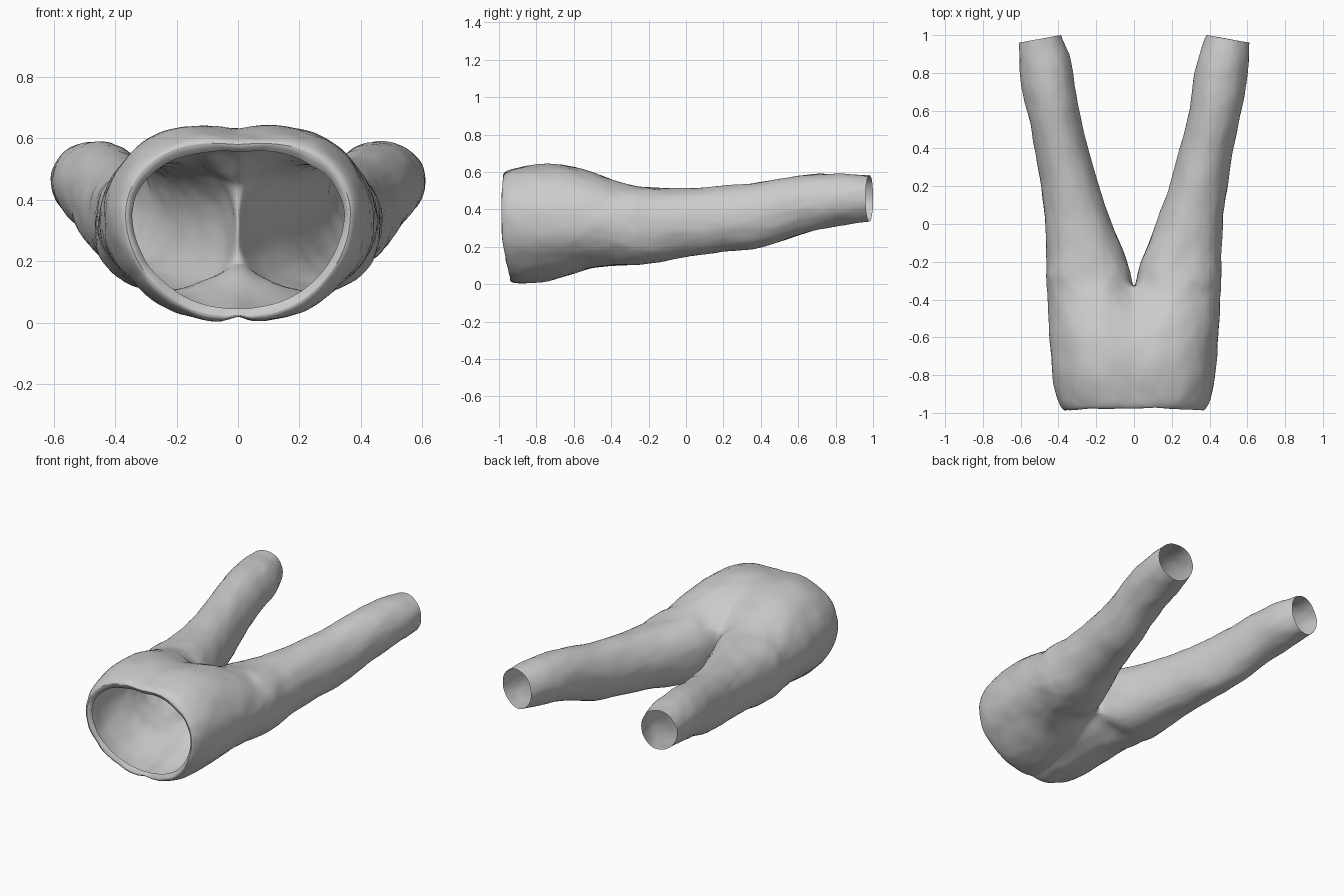
import bpy, bmesh
from math import sin, cos, pi

if "Cube" in bpy.data.objects:
    bpy.data.objects.remove(bpy.data.objects["Cube"])

# Hip sections: y, half width, top z, top centre z, top lobe x, mid z, bottom z, bottom centre z, bottom lobe x, bottom lean
HIPS = [
    (-.965, .350, .560, .558, .06, .35, .045, .045, .03, .05),
    (-.997, .366, .585, .580, .10, .35, .018, .022, .05, .055),
    (-.960, .395, .608, .602, .12, .35, .006, .020, .07, .03),
    (-.860, .428, .634, .625, .13, .34, .000, .020, .07, .01),
    (-.700, .443, .648, .636, .13, .33, .020, .035, .09, 0),
    (-.550, .452, .620, .600, .15, .32, .075, .085, .13, 0),
    (-.440, .457, .575, .535, .18, .32, .098, .150, .24, 0),
    (-.350, .462, .540, .440, .20, .32, .098, .210, .26, 0),
]
# Leg sections: y, inner x, outer x, bottom z, top z, squareness, hem tilt
LEGS = [
    (-.28, .010, .464, .102, .526, 2.5, 0),
    (-.19, .035, .464, .110, .516, 2.3, 0),
    (.00, .122, .466, .148, .511, 2.1, -.04),
    (.20, .188, .492, .172, .521, 2, -.08),
    (.40, .248, .523, .187, .546, 2, -.10),
    (.60, .298, .563, .267, .581, 2, -.14),
    (.75, .313, .598, .302, .593, 2, -.18),
    (.88, .343, .607, .322, .587, 2, -.18),
    (.98, .384, .609, .338, .581, 2, -.18),
]
INNER, QUARTER, WALL = 4, 7, 5


def power(v, n):
    return (abs(v) ** (2 / n)) * (1 if v >= 0 else -1)


def hip_ring(y, w, zt, zct, cxt, zm, zb, zcb, cxb, lean):
    pts = []
    for i in range(INNER):                       # centre seam to top lobe
        t = i / INNER
        pts.append((cxt * t, zct + (zt - zct) * sin(t * pi / 2)))
    for i in range(QUARTER):                     # top lobe to side
        a = pi / 2 * (1 - i / QUARTER)
        pts.append((cxt + (w - cxt) * power(cos(a), 2.05), zm + (zt - zm) * power(sin(a), 2.05)))
    for i in range(QUARTER):                     # side to bottom lobe
        a = pi / 2 * i / QUARTER
        pts.append((cxb + (w - cxb) * power(cos(a), 1.9), zm - (zm - zb) * power(sin(a), 1.9)))
    for i in range(INNER + 1):                   # bottom lobe to centre seam
        t = 1 - i / INNER
        pts.append((cxb * t, zcb + (zb - zcb) * sin(t * pi / 2)))
    return [(x, y + (lean if z < zm else lean * .4) * ((z - zm) / .33) ** 2, z) for x, z in pts]


def leg_ring(y, xi, xo, zb, zt, n, tilt):
    cx, cz, rx, rz = (xi + xo) / 2, (zb + zt) / 2, (xo - xi) / 2, (zt - zb) / 2
    angles = [135 - 45 * i / INNER for i in range(INNER)]
    angles += [90 - 90 * i / QUARTER for i in range(2 * QUARTER)]
    angles += [-90 - 45 * i / INNER for i in range(INNER + 1)]
    angles += [-135 - 90 * i / WALL for i in range(1, WALL)]
    ring = []
    for d in angles:
        a = d * pi / 180
        dx = rx * power(cos(a), n)
        ring.append((cx + dx, y + tilt * dx, cz + rz * power(sin(a), n)))
    return ring


rings = [hip_ring(*h) for h in HIPS]
# Crotch seam: extra points on the centre plane start the inner leg
bot, top = rings[-1][-1], rings[-1][0]
crotch = rings[-1] + [tuple(b + (t - b) * i / WALL for b, t in zip(bot, top)) for i in range(1, WALL)]
rings[-1] = crotch
rings += [leg_ring(*l) for l in LEGS]

bm = bmesh.new()
vs = [[bm.verts.new(p) for p in r] for r in rings]
arc = INNER * 2 + QUARTER * 2
for k, (a, b) in enumerate(zip(vs, vs[1:])):
    count = arc if k < len(HIPS) - 1 else len(b)
    for i in range(count):
        j = i + 1 if k < len(HIPS) - 1 else (i + 1) % len(b)
        bm.faces.new((a[i], a[j], b[j], b[i]))
mesh = bpy.data.meshes.new("trousers")
bm.to_mesh(mesh)
bm.free()
trousers = bpy.data.objects.new("trousers", mesh)
bpy.context.collection.objects.link(trousers)

# Mirror the half, smooth it, and add soft cloth unevenness
mirror = trousers.modifiers.new("mirror", 'MIRROR')
mirror.use_clip = True
mirror.merge_threshold = .0005
sub = trousers.modifiers.new("smooth", 'SUBSURF')
sub.levels = sub.render_levels = 2
cloth = bpy.data.textures.new("cloth", 'CLOUDS')
cloth.noise_scale = .13
wrinkle = trousers.modifiers.new("wrinkles", 'DISPLACE')
wrinkle.texture = cloth
wrinkle.strength = .015
wrinkle.mid_level = .45

bpy.context.view_layer.objects.active = trousers
trousers.select_set(True)
bpy.ops.object.shade_smooth_by_angle(angle=pi / 4)
